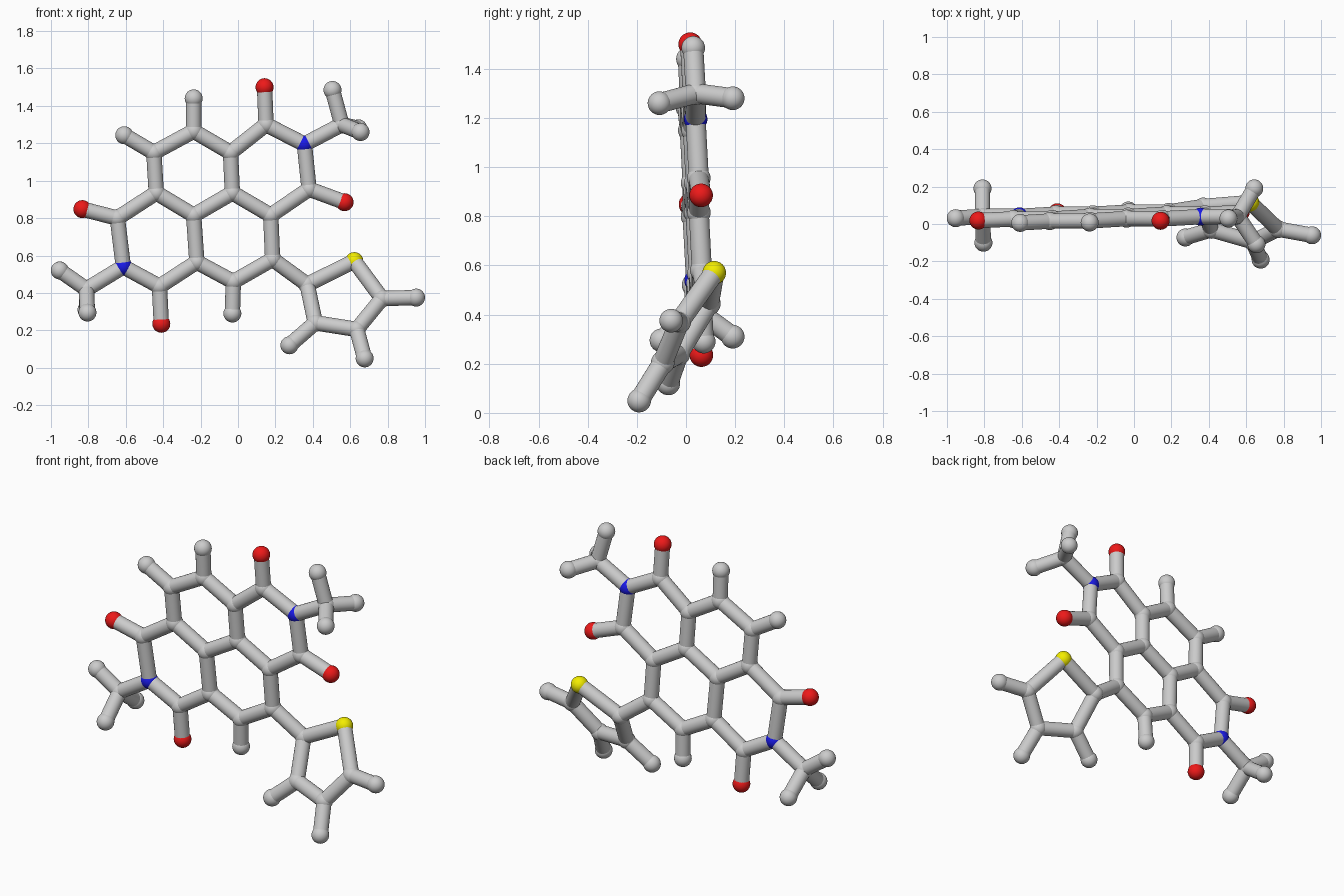
import bpy
from mathutils import Vector

if "Cube" in bpy.data.objects:
    bpy.data.objects.remove(bpy.data.objects["Cube"])

ATOM_R, BOND_R = 0.048, 0.041


def core_plane(x, z):          # slightly tilted plane of the fused rings
    return 0.045 + 0.032 * x - 0.05 * (z - 0.85)


def side_plane(x, z):          # twisted plane of the five-sided ring
    return -0.086 - 0.196 * x + 0.566 * z


def material(name, rgb):
    m = bpy.data.materials.new(name)
    m.diffuse_color = (*rgb, 1)
    m.use_nodes = True
    m.node_tree.nodes["Principled BSDF"].inputs["Base Color"].default_value = m.diffuse_color
    return m


MATS = {"O": material("red", (0.85, 0.01, 0.01)),
        "N": material("blue", (0.01, 0.01, 0.8)),
        "S": material("yellow", (0.9, 0.85, 0.0))}
NAMES = {"O": "oxygen_ball", "N": "nitrogen_ball", "S": "sulfur_ball",
         "C": "carbon_joint", "H": "hydrogen_ball"}

# atoms of the fused rings (x, z)
core = {"C1": (-.45, 1.15), "C2": (-.237, 1.265), "C3": (-.04, 1.15),
        "C4": (-.03, .935), "C5": (-.237, .815), "C6": (-.437, .935),
        "C7": (-.645, .80), "N1": (-.613, .54), "C8": (-.42, .435),
        "C9": (-.22, .565), "C10": (-.025, .46), "C11": (.185, .58),
        "C12": (.175, .815), "C13": (.38, .955), "N2": (.355, 1.195),
        "C14": (.15, 1.30), "O1": (-.832, .848), "O2": (-.41, .235),
        "O3": (.57, .885), "O4": (.142, 1.50), "H1": (-.608, 1.243),
        "H2": (-.237, 1.44), "H10": (-.03, .29),
        "C15": (-.81, .42), "H15": (-.953, .52),
        "C16": (.555, 1.30), "H16": (.505, 1.485)}
# atoms of the five-sided ring (x, z)
side = {"C20": (.37, .445), "S1": (.622, .57), "C21": (.77, .37),
        "C22": (.635, .205), "C23": (.413, .24),
        "H21": (.952, .375), "H22": (.677, .05), "H23": (.275, .12)}
# methyl ends standing out of the plane
atoms = {"H15a": (-.805, -.10, .295), "H15b": (-.81, .19, .31),
         "H16a": (.655, -.108, 1.26), "H16b": (.643, .19, 1.28)}
for table, plane in ((core, core_plane), (side, side_plane)):
    for key, (x, z) in table.items():
        atoms[key] = (x, plane(x, z), z)

# chains of bonded atoms
chains = ["C1 C2 C3 C4 C5 C6 C1", "C6 C7 N1 C8 C9 C5", "C9 C10 C11 C12 C4",
          "C12 C13 N2 C14 C3", "C11 C20 S1 C21 C22 C23 C20",
          "C1 H1", "C2 H2", "C10 H10", "C7 O1", "C8 O2", "C13 O3", "C14 O4",
          "N1 C15 H15", "H15a C15 H15b", "N2 C16 H16", "H16a C16 H16b",
          "C21 H21", "C22 H22", "C23 H23"]


def add_ball(key, pos):
    bpy.ops.mesh.primitive_uv_sphere_add(segments=32, ring_count=16,
                                         radius=ATOM_R, location=pos)
    ob = bpy.context.object
    ob.name = NAMES[key[0]]
    if key[0] in MATS:
        ob.data.materials.append(MATS[key[0]])
    bpy.ops.object.shade_smooth()


def add_bond(a, b):
    a, b = Vector(a), Vector(b)
    d = b - a
    bpy.ops.mesh.primitive_cylinder_add(
        vertices=32, radius=BOND_R, depth=d.length, location=(a + b) / 2,
        rotation=d.to_track_quat('Z', 'Y').to_euler())
    bpy.context.object.name = "bond_rod"
    bpy.ops.object.shade_smooth_by_angle()


for key, pos in atoms.items():
    add_ball(key, pos)
for chain in chains:
    keys = chain.split()
    for k1, k2 in zip(keys, keys[1:]):
        add_bond(atoms[k1], atoms[k2])
